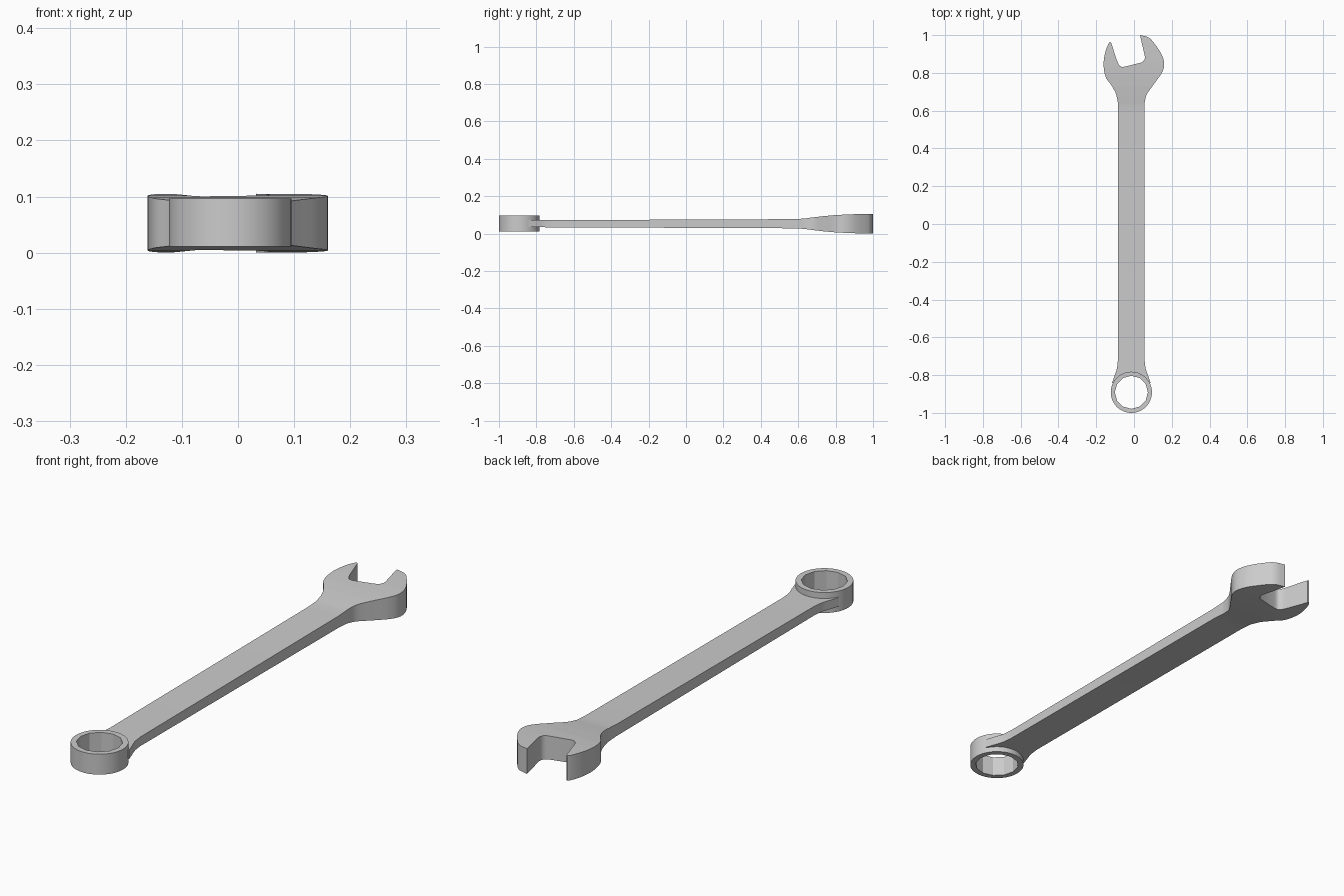
import bpy, bmesh, math
from mathutils import Vector

if "Cube" in bpy.data.objects:
    bpy.data.objects.remove(bpy.data.objects["Cube"])

CZ = 0.0525                      # mid-plane height
RC = Vector((-0.014, -0.891))    # ring centre

def spline(pts, n=5):
    """Smooth curve through the points, ends included."""
    p = [Vector(q) for q in pts]
    p = [2 * p[0] - p[1]] + p + [2 * p[-1] - p[-2]]
    out = []
    for a, b, c, d in zip(p, p[1:], p[2:], p[3:]):
        for i in range(n):
            t = i / n
            out.append(0.5 * (2*b + (c-a)*t + (2*a-5*b+4*c-d)*t*t + (3*b-a-3*c+d)*t**3))
    return out + [p[-2]]

def finish(bm, name):
    bmesh.ops.recalc_face_normals(bm, faces=bm.faces[:])
    me = bpy.data.meshes.new(name)
    bm.to_mesh(me)
    bm.free()
    ob = bpy.data.objects.new(name, me)
    bpy.context.collection.objects.link(ob)
    bpy.ops.object.select_all(action='DESELECT')
    ob.select_set(True)
    bpy.context.view_layer.objects.active = ob
    bpy.ops.object.shade_smooth_by_angle(angle=math.radians(25))
    return ob

# Outline of handle and open jaw, anticlockwise from the ring end
right_neck = spline([(0.088, -0.842), (0.076, -0.806), (0.062, -0.766), (0.056, -0.72)])
right_head = spline([(0.056, 0.64), (0.067, 0.685), (0.105, 0.74), (0.147, 0.80),
                     (0.160, 0.845), (0.145, 0.90), (0.100, 0.966), (0.072, 0.990), (0.032, 1.0)])
jaw = [Vector((0.035, 0.985))] + spline([(0.057, 0.89), (0.056, 0.872), (0.045, 0.858),
                                         (0.025, 0.851)], 3)
jaw += spline([(-0.054, 0.832), (-0.071, 0.834), (-0.083, 0.848), (-0.091, 0.868)], 3)
left_head = spline([(-0.122, 0.962), (-0.133, 0.958), (-0.152, 0.91), (-0.161, 0.845),
                    (-0.150, 0.778), (-0.122, 0.738), (-0.096, 0.69), (-0.085, 0.64)])
left_neck = spline([(-0.085, -0.72), (-0.091, -0.766), (-0.104, -0.806), (-0.116, -0.842)])
arc = [RC + 0.100 * Vector((math.cos(a), math.sin(a)))
       for a in (math.radians(150 - 10 * i) for i in range(13))]
outline = right_neck + right_head + jaw + left_head + left_neck + arc

# Half thickness along the length
stations = [(-1, 0.018), (-0.72, 0.019), (0.58, 0.0245), (0.63, 0.0275), (0.68, 0.034),
            (0.73, 0.040), (0.79, 0.0455), (0.86, 0.0495), (0.93, 0.0518), (1.01, 0.0525)]

def half(y):
    for (y0, h0), (y1, h1) in zip(stations, stations[1:]):
        if y <= y1:
            return h0 + (h1 - h0) * (y - y0) / (y1 - y0)
    return stations[-1][1]

bm = bmesh.new()
face = bm.faces.new([bm.verts.new((p.x, p.y, -1)) for p in outline])
ext = bmesh.ops.extrude_face_region(bm, geom=[face])
for v in ext['geom']:
    if isinstance(v, bmesh.types.BMVert):
        v.co.z = 1
if not face.is_valid or len([f for f in bm.faces if len(f.verts) > 4]) < 2:
    bm.faces.new([v for v in bm.verts if v.co.z < 0])
for y, _ in stations[1:-1]:
    bmesh.ops.bisect_plane(bm, geom=bm.verts[:] + bm.edges[:] + bm.faces[:],
                           plane_co=(0, y, 0), plane_no=(0, 1, 0))
for v in bm.verts:
    v.co.z = CZ + math.copysign(half(v.co.y), v.co.z)
finish(bm, "handle_and_open_jaw")

# Box-end ring: round outside, twelve-sided bore
N = 60
def bore(a):
    s = math.pi / 6
    return 0.0875 * math.cos(s / 2) / math.cos((a % s) - s / 2)

bm = bmesh.new()
loops = []
for outer, z in ((1, 0.011), (1, 0.096), (0, 0.096), (0, 0.011)):
    loop = []
    for i in range(N):
        a = 2 * math.pi * i / N
        r = 0.109 if outer else bore(a)
        loop.append(bm.verts.new((RC.x + r * math.cos(a), RC.y + r * math.sin(a), z)))
    loops.append(loop)
for k in range(4):
    a, b = loops[k], loops[(k + 1) % 4]
    for i in range(N):
        j = (i + 1) % N
        bm.faces.new((a[i], a[j], b[j], b[i]))
finish(bm, "box_end_ring")
